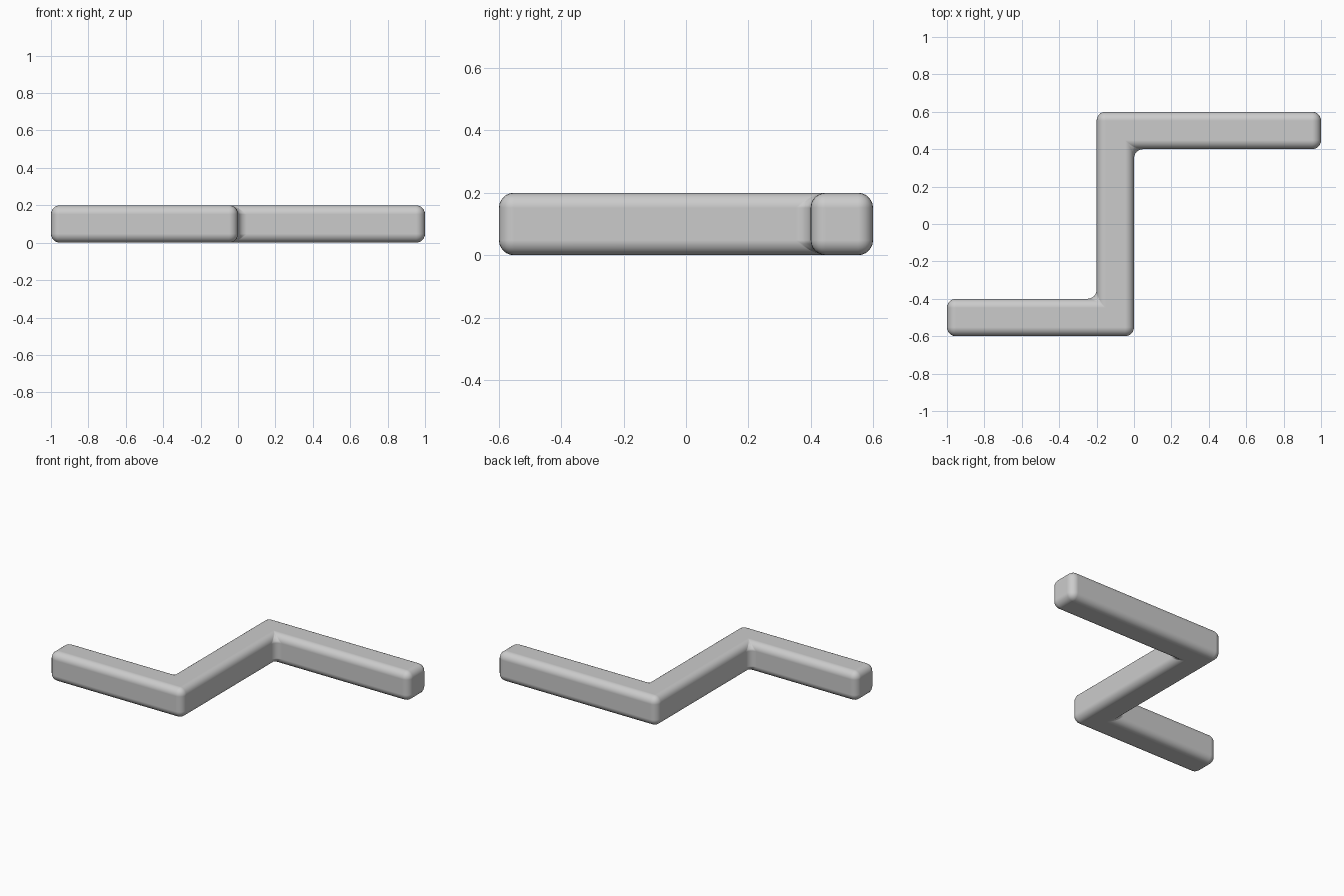
import bpy, bmesh

if "Cube" in bpy.data.objects:
    bpy.data.objects.remove(bpy.data.objects["Cube"])

# Z-shaped plan outline
outline = [(-1, -0.6), (0, -0.6), (0, 0.4), (1, 0.4),
           (1, 0.6), (-0.2, 0.6), (-0.2, -0.4), (-1, -0.4)]

# Extrude the outline into a square-section bar
bm = bmesh.new()
base = bm.faces.new([bm.verts.new((x, y, 0)) for x, y in outline])
top = bmesh.ops.extrude_face_region(bm, geom=[base], use_keep_orig=True)
bmesh.ops.translate(bm, vec=(0, 0, 0.2),
                    verts=[v for v in top["geom"] if isinstance(v, bmesh.types.BMVert)])
bmesh.ops.recalc_face_normals(bm, faces=bm.faces)
mesh = bpy.data.meshes.new("zigzag_bar")
bm.to_mesh(mesh)
bm.free()

bar = bpy.data.objects.new("zigzag_bar", mesh)
bpy.context.collection.objects.link(bar)

# Round every edge, including the inner corners
bevel = bar.modifiers.new("rounded_edges", "BEVEL")
bevel.width = 0.048
bevel.segments = 6
bevel.limit_method = "ANGLE"
bevel.harden_normals = True

bpy.context.view_layer.objects.active = bar
bar.select_set(True)
bpy.ops.object.shade_smooth()
